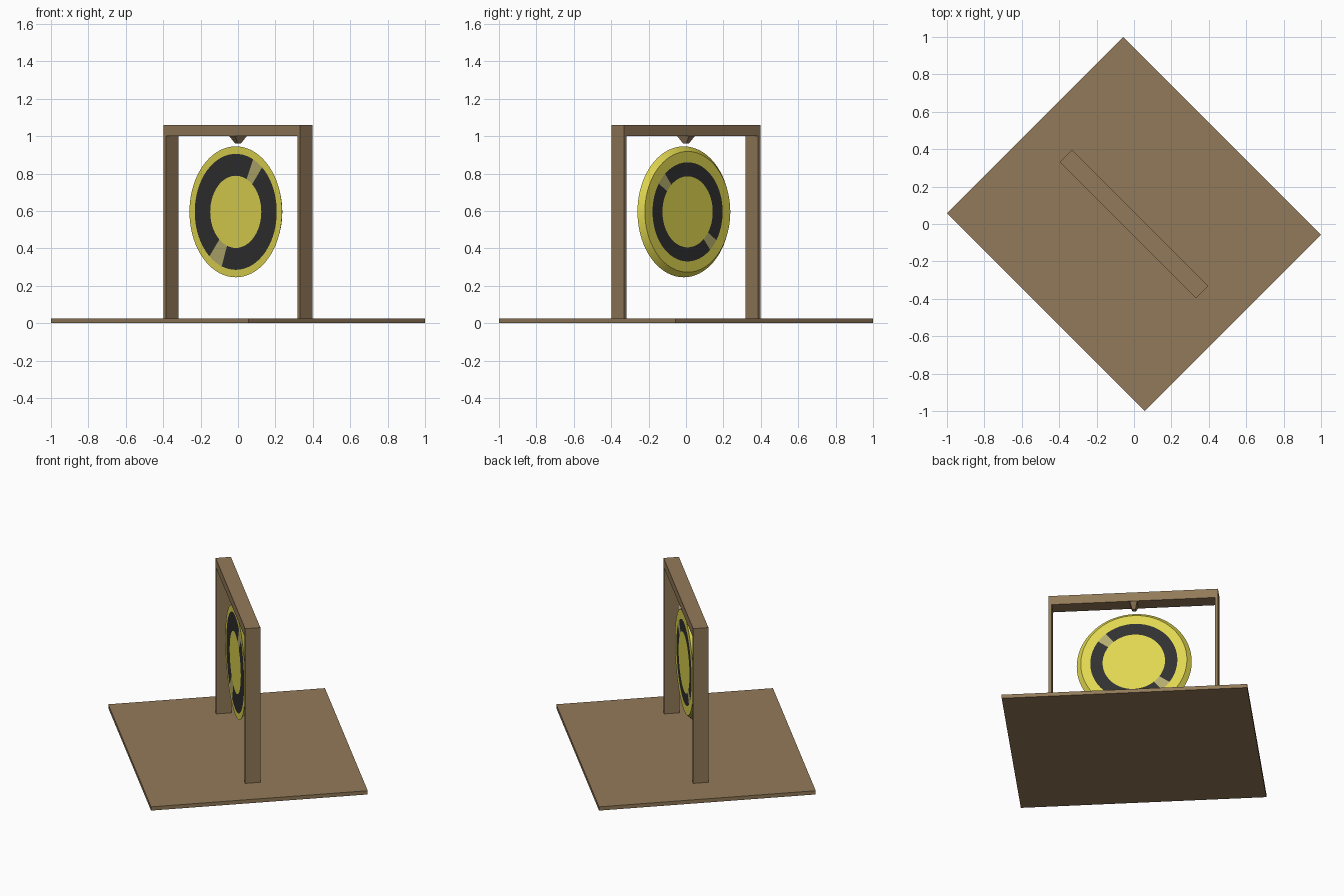
import bpy, bmesh, math
from mathutils import Matrix

if "Cube" in bpy.data.objects:
    bpy.data.objects.remove(bpy.data.objects["Cube"])

# Everything is built along local x/y, then turned 45 degrees about z
TURN = Matrix.Rotation(math.radians(-45), 4, 'Z')


def material(name, rgb):
    m = bpy.data.materials.new(name)
    m.diffuse_color = (*rgb, 1)
    m.use_nodes = True
    m.node_tree.nodes["Principled BSDF"].inputs["Base Color"].default_value = m.diffuse_color
    return m


wood = material("brown wood", (0.29, 0.195, 0.10))
yellow = material("yellow brass", (0.74, 0.67, 0.08))
black = material("black paint", (0.03, 0.03, 0.03))
tan = material("pale tan", (0.46, 0.41, 0.16))


def add(name, bm, mats):
    bmesh.ops.recalc_face_normals(bm, faces=bm.faces)
    bm.transform(TURN)
    me = bpy.data.meshes.new(name)
    bm.to_mesh(me)
    bm.free()
    for m in mats:
        me.materials.append(m)
    ob = bpy.data.objects.new(name, me)
    bpy.context.collection.objects.link(ob)
    return ob


def box(name, x0, x1, hy, z0, z1, bottom=None):
    """Box between x0..x1, -hy..hy, z0..z1; bottom scales the lower end (x, y)."""
    bm = bmesh.new()
    bmesh.ops.create_cube(bm, size=1)
    for v in bm.verts:
        low = v.co.z < 0
        v.co.x = x1 if v.co.x > 0 else x0
        v.co.y = hy if v.co.y > 0 else -hy
        v.co.z = z0 if low else z1
        if low and bottom:
            v.co.x *= bottom[0]
            v.co.y *= bottom[1]
    return add(name, bm, [wood])


# Stand
box("base_board", -0.747, 0.747, 0.667, 0.0, 0.025)
for side, x0, x1 in (("left", -0.515, -0.497), ("right", 0.497, 0.515)):
    box(side + "_post", x0, x1, 0.047, 0.025, 1.0)
box("top_beam", -0.515, 0.515, 0.047, 1.0, 1.06)
box("hanger_peg", -0.022, 0.022, 0.045, 0.96, 1.0, bottom=(0.45, 0.25))

# Gong: turned profile (radius, depth), front to back
SEG, CZ = 72, 0.595
FRONT, BACK = -0.017, 0.012
profile = [(0.193, FRONT), (0.31, FRONT), (0.35, FRONT),
           (0.323, BACK), (0.265, BACK), (0.19, BACK)]
bm = bmesh.new()
rings = []
for r, d in profile:
    rings.append([bm.verts.new((r * math.sin(2 * math.pi * i / SEG), d,
                                CZ + r * math.cos(2 * math.pi * i / SEG)))
                  for i in range(SEG)])


def band_colour(k, deg):
    """Painted black bands, broken by two tan highlights on each side."""
    if k == 0:
        return 2 if 25 < deg < 40 or 200 < deg < 220 else 1
    if k == 4:
        return 2 if 40 < deg % 180 < 55 else 1
    return 0


for k in range(len(rings) - 1):
    a, b = rings[k], rings[k + 1]
    for i in range(SEG):
        j = (i + 1) % SEG
        f = bm.faces.new((a[i], a[j], b[j], b[i]))
        f.material_index = band_colour(k, (i + 0.5) * 360 / SEG)
bm.faces.new(rings[0])
bm.faces.new(rings[-1])
gong = add("gong", bm, [yellow, black, tan])
bpy.context.view_layer.objects.active = gong
gong.select_set(True)
bpy.ops.object.shade_smooth_by_angle(angle=math.radians(35))
